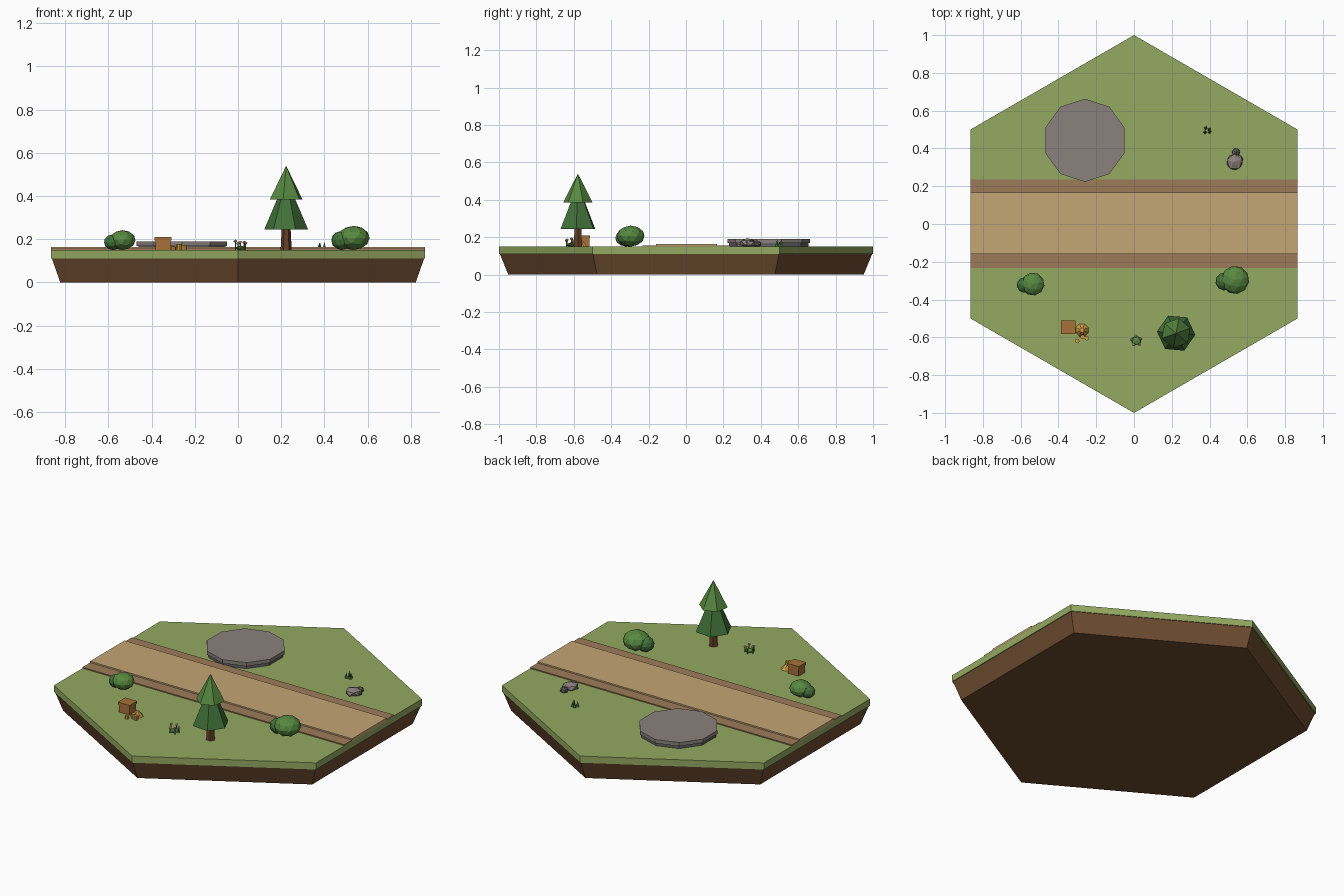
import bpy, math
from math import radians, sin, cos, tau

if "Cube" in bpy.data.objects:
    bpy.data.objects.remove(bpy.data.objects["Cube"])

mats = {}


def colour(name, rgb):
    lin = [(c / 255) ** 2.2 for c in rgb]
    m = bpy.data.materials.new(name)
    m.diffuse_color = (*lin, 1)
    m.use_nodes = True
    m.node_tree.nodes["Principled BSDF"].inputs["Base Color"].default_value = m.diffuse_color
    mats[name] = m


for n, c in {
    "grass": (146, 168, 97), "dirt": (110, 78, 52), "road": (194, 164, 116),
    "verge": (156, 122, 88), "stone": (138, 128, 124), "dark_stone": (100, 96, 100),
    "leaf": (88, 136, 66), "dark_leaf": (68, 112, 60), "bark": (100, 66, 44),
    "wood": (166, 112, 60), "gold": (208, 156, 72), "pink": (222, 150, 150),
    "cream": (236, 220, 150),
}.items():
    colour(n, c)


def finish(name, mat):
    o = bpy.context.object
    o.name = name
    o.data.materials.append(mats[mat])
    return o


def frustum(name, mat, x, y, z0, z1, r0, r1, sides, first=0):
    """Prism, cone or frustum with one corner at angle `first` degrees."""
    bpy.ops.mesh.primitive_cone_add(vertices=sides, radius1=r0, radius2=r1, depth=z1 - z0,
                                    location=(x, y, (z0 + z1) / 2),
                                    rotation=(0, 0, radians(first - 90)))
    return finish(name, mat)


def box(name, mat, x, y, z0, z1, sx, sy):
    bpy.ops.mesh.primitive_cube_add(size=1, location=(x, y, (z0 + z1) / 2))
    bpy.context.object.scale = (sx, sy, z1 - z0)
    return finish(name, mat)


def blob(name, mat, x, y, z0, z1, r, turn=0, sub=2):
    """Faceted ball spanning z0 to z1."""
    bpy.ops.mesh.primitive_ico_sphere_add(subdivisions=sub, radius=1,
                                          location=(x, y, (z0 + z1) / 2),
                                          rotation=(0, 0, radians(turn)))
    bpy.context.object.scale = (r, r, (z1 - z0) / 2)
    return finish(name, mat)


G = 0.15  # ground level

# Hexagonal tile
frustum("dirt_base", "dirt", 0, 0, 0, 0.11, 0.95, 0.995, 6, 90)
frustum("grass_layer", "grass", 0, 0, 0.11, G, 1, 1, 6, 90)

# Road with its lower verges
W = 3 ** 0.5
box("road_verge", "verge", 0, 0.002, 0.14, 0.156, W, 0.468)
box("road_surface", "road", 0, 0.003, 0.145, 0.164, W, 0.325)

# Round stone platform
frustum("platform_base", "dark_stone", -0.26, 0.443, 0.145, 0.168, 0.212, 0.212, 10, 90)
frustum("platform_top", "stone", -0.26, 0.443, 0.168, 0.19, 0.22, 0.22, 10, 90)

# Pine tree
tx, ty = 0.223, -0.578
frustum("tree_trunk", "bark", tx, ty, 0.145, 0.26, 0.026, 0.02, 6, 0)
frustum("tree_lower_foliage", "dark_leaf", tx, ty, 0.245, 0.47, 0.102, 0.006, 6, -5)
frustum("tree_upper_foliage", "leaf", tx, ty, 0.385, 0.54, 0.08, 0, 6, 20)

# Bushes
blob("left_bush", "leaf", -0.535, -0.318, G, 0.242, 0.061, 10)
blob("left_bush_side", "dark_leaf", -0.58, -0.323, G, 0.222, 0.041, 30)
blob("right_bush", "leaf", 0.535, -0.296, G, 0.262, 0.075, 10)
blob("right_bush_side", "dark_leaf", 0.479, -0.304, G, 0.238, 0.048, 30)

# Crate with lid
box("crate", "wood", -0.348, -0.547, G, 0.195, 0.07, 0.062)
box("crate_lid", "wood", -0.348, -0.547, 0.195, 0.21, 0.078, 0.07)

# Gold heap and loose pieces
frustum("gold_heap", "gold", -0.275, -0.562, G, 0.178, 0.036, 0.012, 8, 22)
for i, (x, y, h) in enumerate([(-0.3, -0.62, 0.016), (-0.25, -0.605, 0.024), (-0.272, -0.598, 0.028)]):
    frustum(f"gold_piece_{i}", "gold", x, y, G, G + h, 0.012, 0.012, 8)

# Flower patch
fx, fy = 0.012, -0.618
blob("flower_leaves", "leaf", fx, fy, G, 0.17, 0.028, 0, 1)
for i in range(5):
    a = i * tau / 5 + 0.4
    x, y, h = fx + 0.025 * cos(a), fy + 0.025 * sin(a), 0.18 + 0.005 * (i % 3)
    frustum(f"flower_stem_{i}", "leaf", x, y, G, h, 0.003, 0.003, 5)
    blob(f"flower_head_{i}", ("pink", "cream")[i % 2], x, y, h - 0.006, h + 0.008, 0.009, 0, 1)

# Rocks
blob("large_rock", "stone", 0.532, 0.328, 0.145, 0.195, 0.047, 20, 1)
blob("right_rock", "stone", 0.545, 0.338, 0.145, 0.188, 0.036, 50, 1)
blob("small_rock", "dark_stone", 0.54, 0.38, 0.145, 0.183, 0.024, 0, 1)

# Grass tuft
for i, (x, y, h) in enumerate([(0.376, 0.486, 0.033), (0.4, 0.487, 0.038),
                               (0.398, 0.5, 0.03), (0.38, 0.508, 0.036)]):
    frustum(f"grass_blade_{i}", "dark_leaf", x, y, G, G + h, 0.01, 0, 4, 25 * i)
